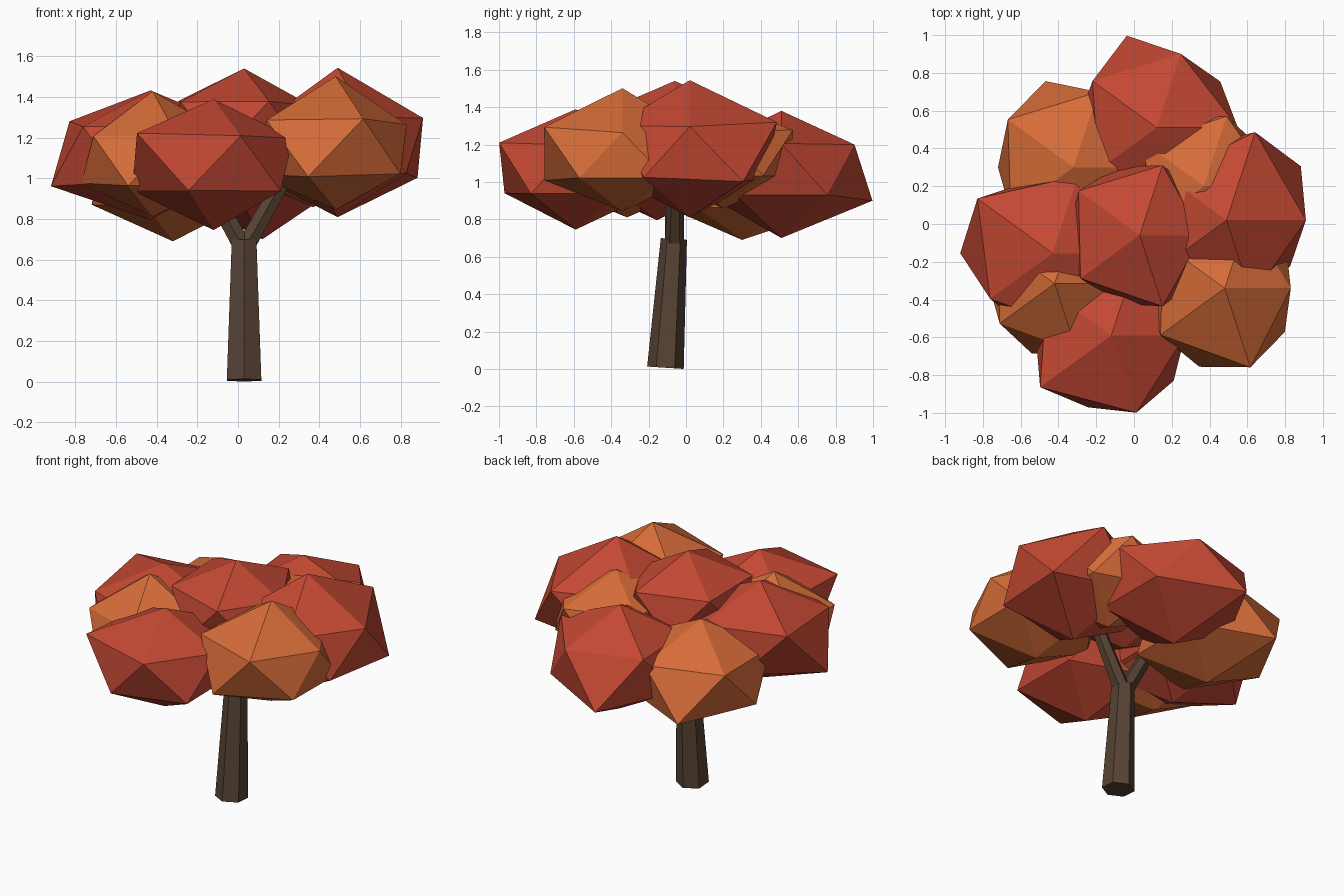
import bpy, bmesh, math
from mathutils import Vector

if "Cube" in bpy.data.objects:
    bpy.data.objects.remove(bpy.data.objects["Cube"])


def material(name, rgb):
    m = bpy.data.materials.new(name)
    m.diffuse_color = (*rgb, 1)
    m.use_nodes = True
    m.node_tree.nodes["Principled BSDF"].inputs["Base Color"].default_value = m.diffuse_color
    return m


red = material("red_leaves", (0.55, 0.065, 0.033))
orange = material("orange_leaves", (0.67, 0.15, 0.04))
bark = material("bark", (0.095, 0.055, 0.034))


def finish(name, bm, mat):
    bmesh.ops.recalc_face_normals(bm, faces=bm.faces)
    me = bpy.data.meshes.new(name)
    bm.to_mesh(me)
    bm.free()
    me.materials.append(mat)
    ob = bpy.data.objects.new(name, me)
    bpy.context.collection.objects.link(ob)
    return ob


def limb(name, start, end, r0, r1):
    """Tapered six-sided limb between two points, corners towards +-y."""
    start, end = Vector(start), Vector(end)
    axis = (end - start).normalized()
    side = axis.cross(Vector((0, 1, 0))).normalized()
    up = side.cross(axis)
    bm = bmesh.new()
    rings = []
    for p, r in ((start, r0), (end, r1)):
        rings.append([bm.verts.new(p + r * (math.cos(a) * up + math.sin(a) * side))
                      for a in (i * math.pi / 3 for i in range(6))])
    a, b = rings
    for i in range(6):
        j = (i + 1) % 6
        bm.faces.new((a[i], a[j], b[j], b[i]))
    bm.faces.new(a)
    bm.faces.new(b)
    finish(name, bm, bark)


def clump(name, mat, centre, top, bottom, ring, squash=0.65):
    """Squashed irregular icosahedron; ring = horizontal reach every 36 degrees."""
    bm = bmesh.new()
    bmesh.ops.create_icosphere(bm, subdivisions=1, radius=1)
    for v in bm.verts:
        if abs(v.co.z) > 0.9:
            v.co *= top if v.co.z > 0 else bottom
        else:
            k = round(math.degrees(math.atan2(v.co.y, v.co.x)) / 36) % 10
            v.co *= ring[k] / 0.8944
        v.co.z *= squash
    finish(name, bm, mat).location = centre


# Trunk and forked branches
limb("trunk", (0.03, -0.11, 0.0065), (0.03, -0.065, 0.695), 0.098, 0.07)
limb("right_branch", (0.035, -0.062, 0.66), (0.33, -0.05, 1.18), 0.052, 0.036)
limb("left_branch", (0.025, -0.062, 0.66), (-0.27, -0.07, 1.18), 0.052, 0.036)

# Red leaf clumps
clump("back_leaves", red, (0.12, 0.51, 1.066), 0.483, 0.563,
      (.43, .416, .411, .512, .42, .43, .38, .42, .40, .42))
clump("front_leaves", red, (-0.12, -0.59, 1.07), 0.49, 0.50,
      (.39, .40, .42, .42, .42, .40, .466, .40, .43, .408))
clump("right_leaves", red, (0.49, 0.02, 1.16), 0.59, 0.54,
      (.42, .486, .49, .42, .40, .42, .42, .42, .43, .416))
clump("left_leaves", red, (-0.43, -0.155, 1.12), 0.48, 0.50,
      (.42, .42, .43, .40, .493, .49, .41, .42, .43, .42))
clump("crown_leaves", red, (0.03, -0.06, 1.25), 0.446, 0.45,
      (.33, .38, .39, .38, .40, .38, .387, .38, .395, .38))

# Orange leaf clumps
clump("front_right_leaves", orange, (0.48, -0.34, 1.15), 0.54, 0.47,
      (.35, .40, .39, .40, .40, .40, .42, .437, .44, .394))
clump("back_left_leaves", orange, (-0.32, 0.30, 1.0), 0.50, 0.477,
      (.41, .42, .42, .48, .43, .40, .41, .42, .41, .42))
clump("front_left_leaves", orange, (-0.42, -0.315, 1.09), 0.52, 0.43,
      (.38, .38, .38, .38, .37, .35, .36, .39, .38, .38))
clump("back_right_leaves", orange, (0.37, 0.20, 1.15), 0.42, 0.45,
      (.38, .36, .39, .38, .38, .38, .37, .38, .38, .38))
